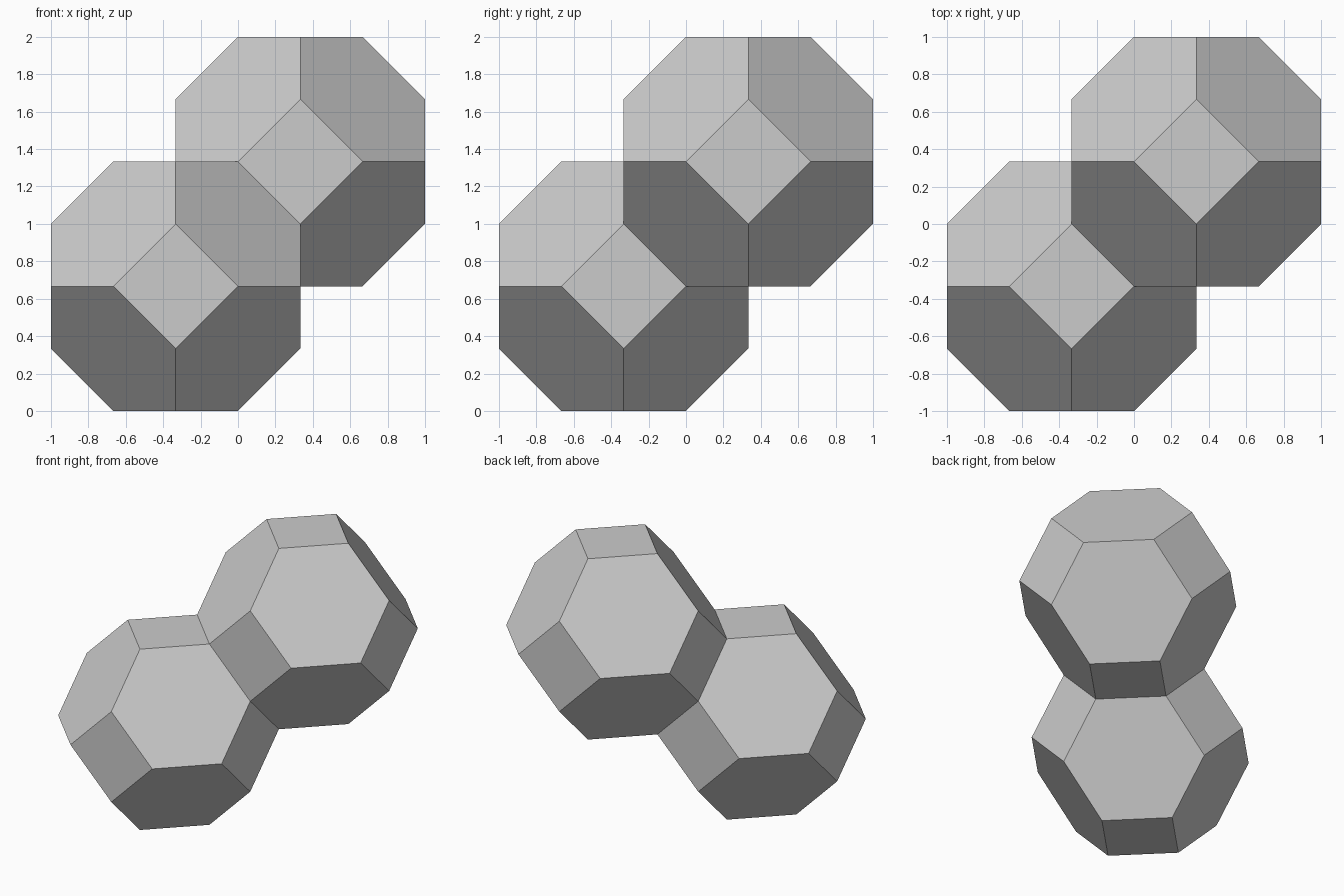
import bpy
import bmesh
from mathutils import Vector

default_cube = bpy.data.objects.get("Cube")
if default_cube:
    bpy.data.objects.remove(default_cube, do_unlink=True)

# Single matte grey for both cells
GREY = (0.6, 0.6, 0.6, 1.0)
grey = bpy.data.materials.new("light_grey")
grey.use_nodes = True
grey.diffuse_color = GREY
grey.node_tree.nodes["Principled BSDF"].inputs["Base Color"].default_value = GREY

UNIT = 1 / 3  # half the square-face diagonal


def truncated_octahedron(name, center):
    """Cut the eight corners off a cube so hexagons and squares remain."""
    bm = bmesh.new()
    bmesh.ops.create_cube(bm, size=4 * UNIT)
    for sx in (-1, 1):
        for sy in (-1, 1):
            for sz in (-1, 1):
                normal = Vector((sx, sy, sz))
                bmesh.ops.bisect_plane(
                    bm, geom=bm.verts[:] + bm.edges[:] + bm.faces[:],
                    dist=1e-5, plane_co=normal * UNIT, plane_no=normal,
                    clear_outer=True)
                # Close the cut with a flat cap
                rim = [e for e in bm.edges if e.is_boundary]
                bmesh.ops.holes_fill(bm, edges=rim, sides=0)
    bmesh.ops.remove_doubles(bm, verts=bm.verts[:], dist=1e-4)
    bmesh.ops.recalc_face_normals(bm, faces=bm.faces[:])
    mesh = bpy.data.meshes.new(name)
    bm.to_mesh(mesh)
    bm.free()
    mesh.materials.append(grey)
    cell = bpy.data.objects.new(name, mesh)
    cell.location = center
    bpy.context.collection.objects.link(cell)


# Two cells joined on one hexagonal face along the main diagonal
truncated_octahedron("lower_cell", (-UNIT, -UNIT, 2 * UNIT))
truncated_octahedron("upper_cell", (UNIT, UNIT, 4 * UNIT))
